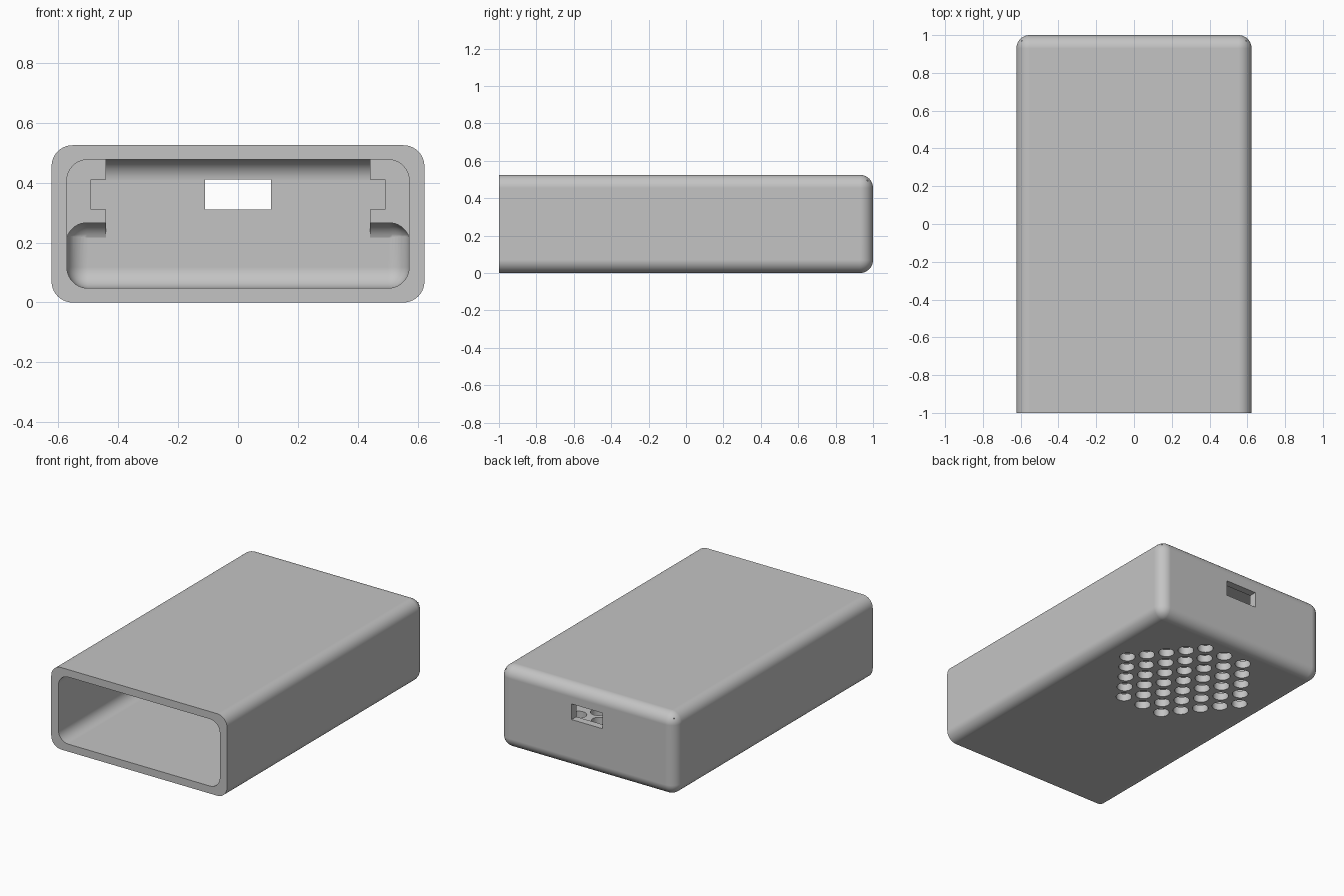
import bpy
import bmesh
from mathutils import Matrix

cube = bpy.data.objects.get("Cube")
if cube:
    bpy.data.objects.remove(cube, do_unlink=True)

WIDTH, HEIGHT = 1.245, 0.525
WALL, RADIUS = 0.048, 0.07
RAIL_X, RAIL_FRONT = 0.44, 0.47
BACK = 1 - WALL

grey = bpy.data.materials.new("light_grey_plastic")
grey.use_nodes = True
grey.diffuse_color = (0.55, 0.55, 0.55, 1)
grey.node_tree.nodes["Principled BSDF"].inputs["Base Color"].default_value = (0.55, 0.55, 0.55, 1)


def finish(name, bm):
    bmesh.ops.recalc_face_normals(bm, faces=bm.faces)
    mesh = bpy.data.meshes.new(name)
    bm.to_mesh(mesh)
    bm.free()
    mesh.materials.append(grey)
    obj = bpy.data.objects.new(name, mesh)
    bpy.context.scene.collection.objects.link(obj)
    return obj


def box(name, x, y, z, radius=0):
    """Box from (min, max) ranges; a radius rounds all but the front edges."""
    bm = bmesh.new()
    bmesh.ops.create_cube(bm, size=1)
    for v in bm.verts:
        v.co = [r[0] if c < 0 else r[1] for c, r in zip(v.co, (x, y, z))]
    if radius:
        edges = [e for e in bm.edges if any(v.co.y > y[0] + 0.001 for v in e.verts)]
        bmesh.ops.bevel(bm, geom=edges, offset=radius, segments=10,
                        profile=0.5, affect='EDGES')
    return finish(name, bm)


def combine(target, tool, operation, keep=False):
    """Apply a boolean and remove the tool object."""
    mod = target.modifiers.new("combine", 'BOOLEAN')
    mod.operation, mod.solver, mod.object = operation, 'EXACT', tool
    bpy.context.view_layer.objects.active = target
    bpy.ops.object.modifier_apply(modifier=mod.name)
    if not keep:
        bpy.data.objects.remove(tool, do_unlink=True)


# Hollow case, open at the front
half, inner = WIDTH / 2, WIDTH / 2 - WALL - 0.003
case = box("case", (-half, half), (-1, 1), (0, HEIGHT), RADIUS)
cavity = box("cavity", (-inner, inner), (-1.2, BACK), (WALL, HEIGHT - WALL), RADIUS)
combine(case, cavity, 'DIFFERENCE')

# Slotted board rails at the back, rounded underneath by the lower pocket
pocket = box("pocket", (-inner - 0.003, inner + 0.003), (-1.2, BACK + 0.003),
             (WALL, 0.266), RADIUS)
slot = box("slot", (-0.49, 0.49), (-1, 1.1), (0.31, 0.41))
for side in (-1, 1):
    ends = sorted((side * RAIL_X, side * (inner + 0.025)))
    rail = box("rail", ends, (RAIL_FRONT, BACK + 0.02), (0.15, HEIGHT - WALL + 0.02))
    combine(rail, pocket, 'DIFFERENCE', keep=True)
    combine(rail, slot, 'DIFFERENCE', keep=True)
    combine(case, rail, 'UNION')
for tool in (pocket, slot):
    bpy.data.objects.remove(tool, do_unlink=True)

# Rectangular port through the back wall
port = box("port", (-0.11, 0.11), (0.9, 1.1), (0.31, 0.41))
combine(case, port, 'DIFFERENCE')

# Staggered ventilation holes through the floor
bm = bmesh.new()
for row in range(-4, 5):
    count = 7 - abs(row)
    for i in range(count):
        x = (i - (count - 1) / 2) * 0.146
        bmesh.ops.create_cone(bm, cap_ends=True, segments=32, radius1=0.047, radius2=0.047,
                              depth=0.14, matrix=Matrix.Translation((x, 0.46 + row * 0.095, 0.02)))
combine(case, finish("vents", bm), 'DIFFERENCE')

# Smooth rounded edges, crisp corners elsewhere
bpy.ops.object.select_all(action='DESELECT')
case.select_set(True)
bpy.context.view_layer.objects.active = case
bpy.ops.object.shade_smooth_by_angle()
weighted = case.modifiers.new("even_shading", 'WEIGHTED_NORMAL')
weighted.keep_sharp = True
